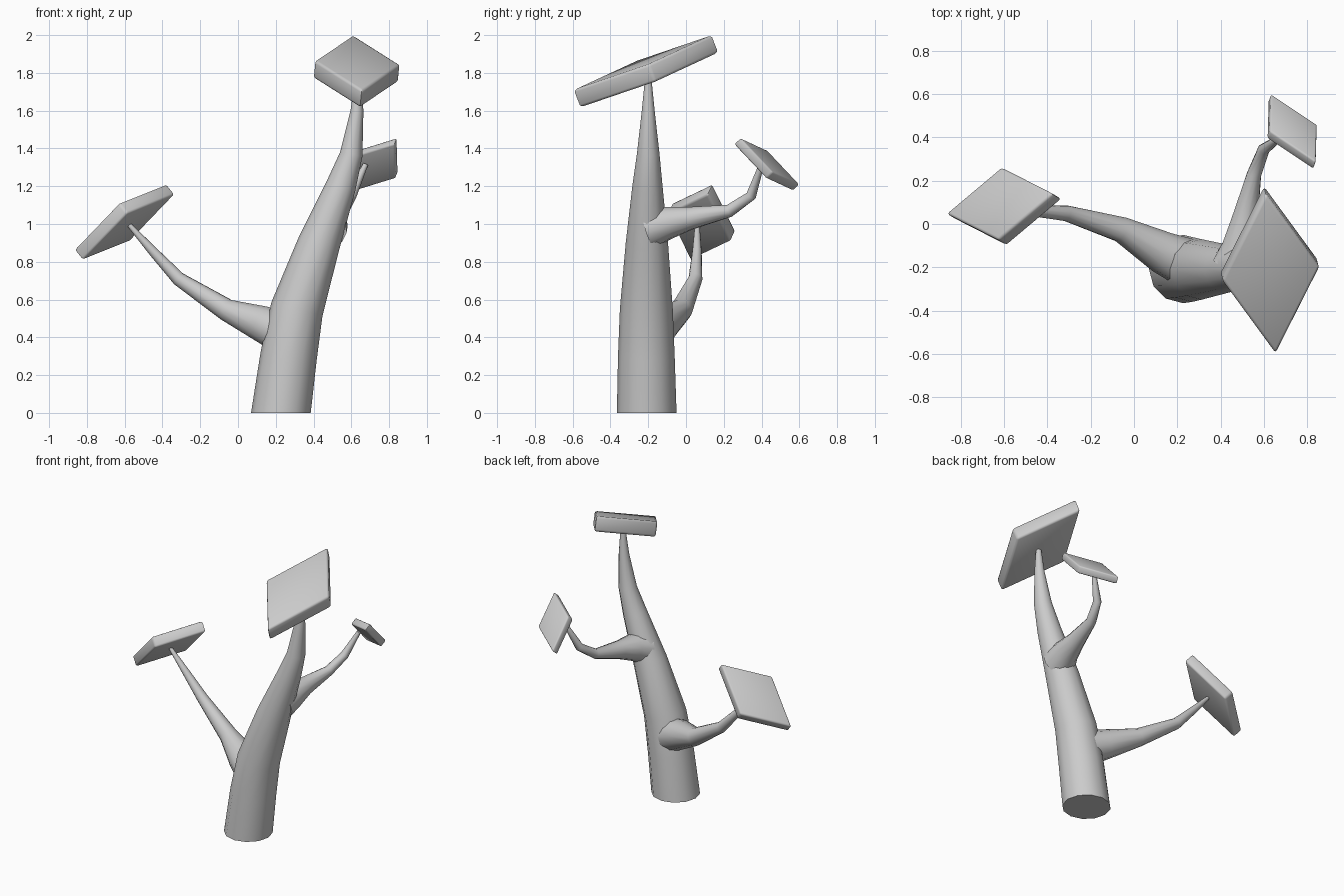
import bpy, bmesh
from mathutils import Vector

if "Cube" in bpy.data.objects:
    bpy.data.objects.remove(bpy.data.objects["Cube"])


def finish(name, bm, angle):
    bmesh.ops.recalc_face_normals(bm, faces=bm.faces)
    me = bpy.data.meshes.new(name)
    bm.to_mesh(me)
    bm.free()
    ob = bpy.data.objects.new(name, me)
    bpy.context.collection.objects.link(ob)
    bpy.ops.object.select_all(action='DESELECT')
    bpy.context.view_layer.objects.active = ob
    ob.select_set(True)
    bpy.ops.object.shade_smooth_by_angle(angle=angle)
    return ob


def limb(name, path, sides=12, flat_start=False):
    """Tapered tube through (x, y, z, radius) stations."""
    bm = bmesh.new()
    pts = [Vector(p[:3]) for p in path]
    rings = []
    for i, p in enumerate(pts):
        d = pts[min(i + 1, len(pts) - 1)] - pts[max(i - 1, 0)]
        if i == 0 and flat_start:
            d = Vector((0, 0, 1))
        q = Vector((0, 0, 1)).rotation_difference(d.normalized())
        res = bmesh.ops.create_circle(bm, segments=sides, radius=path[i][3])
        for v in res['verts']:
            v.co = p + q @ v.co
        rings.append(res['verts'])
    for a, b in zip(rings, rings[1:]):
        for i in range(sides):
            j = (i + 1) % sides
            bm.faces.new((a[i], a[j], b[j], b[i]))
    bm.faces.new(rings[0])
    bm.faces.new(rings[-1])
    return finish(name, bm, 1.0)


def leaf_plate(name, a, b, c, thickness, bevel):
    """Parallelogram slab: three successive corners of its upper face."""
    a, b, c = Vector(a), Vector(b), Vector(c)
    top = [a, b, c, a + c - b]
    n = (b - a).cross(c - b).normalized()
    if n.z < 0:
        n.negate()
    mid = (a + c) / 2
    top = [mid + (p - mid) * 1.015 for p in top]
    bm = bmesh.new()
    up = [bm.verts.new(p) for p in top]
    low = [bm.verts.new(p - n * thickness) for p in top]
    bm.faces.new(up)
    bm.faces.new(low[::-1])
    for i in range(4):
        j = (i + 1) % 4
        bm.faces.new((up[i], low[i], low[j], up[j]))
    bmesh.ops.bevel(bm, geom=bm.edges[:], offset=bevel, segments=2,
                    profile=0.5, affect='EDGES')
    return finish(name, bm, 1.0)


# Leaning trunk
limb("trunk", [
    (.227, -.208, 0, .158), (.268, -.21, .3, .15), (.312, -.21, .55, .14),
    (.43, -.207, .9, .112), (.545, -.204, 1.2, .08), (.60, -.2, 1.37, .06),
    (.63, -.2, 1.6, .034), (.637, -.2, 1.76, .018)], flat_start=True)

# Lower left branch, flared where it meets the trunk
limb("left_branch", [
    (.27, -.19, .41, .12), (.13, -.13, .47, .098), (-.06, -.025, .545, .06),
    (-.315, .05, .71, .037), (-.45, .058, .855, .025), (-.58, .06, 1.0, .012)])

# Rear right branch
limb("rear_branch", [
    (.47, -.19, .98, .11), (.495, -.1, 1.005, .088), (.512, .02, 1.03, .062),
    (.555, .23, 1.07, .034), (.60, .345, 1.15, .028), (.675, .40, 1.315, .014)])

# Foliage slabs
leaf_plate("top_foliage", (.61, .135, 2.0), (.855, -.2, 1.845),
           (.655, -.595, 1.71), .1, .014)
leaf_plate("left_foliage", (-.38, .14, 1.21), (-.63, -.07, 1.11),
           (-.865, .05, .865), .075, .012)
leaf_plate("rear_foliage", (.84, .29, 1.455), (.63, .43, 1.39),
           (.635, .6, 1.21), .05, .009)
